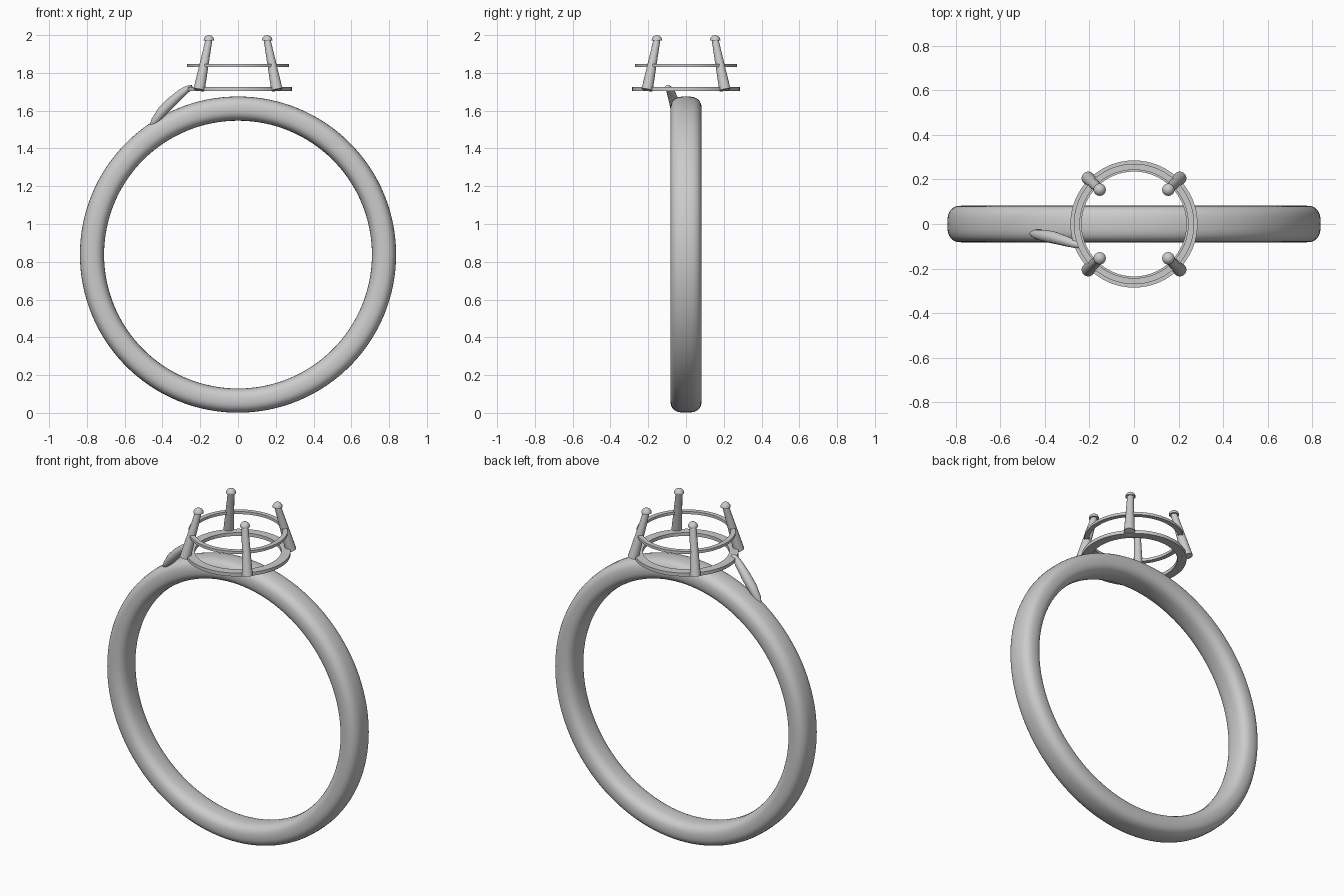
import bpy, math
from mathutils import Vector

cube = bpy.data.objects.get("Cube")
if cube:
    bpy.data.objects.remove(cube)

metal = bpy.data.materials.new("grey_metal")
metal.use_nodes = True
COLOUR = (0.6, 0.6, 0.6, 1)
metal.diffuse_color = COLOUR
metal.node_tree.nodes["Principled BSDF"].inputs["Base Color"].default_value = COLOUR


def add_mesh(name, verts, faces, angle=40):
    mesh = bpy.data.meshes.new(name)
    mesh.from_pydata(verts, [], faces)
    mesh.update()
    mesh.materials.append(metal)
    obj = bpy.data.objects.new(name, mesh)
    bpy.context.collection.objects.link(obj)
    bpy.ops.object.select_all(action="DESELECT")
    obj.select_set(True)
    bpy.context.view_layer.objects.active = obj
    bpy.ops.object.mode_set(mode="EDIT")
    bpy.ops.mesh.select_all(action="SELECT")
    bpy.ops.mesh.normals_make_consistent(inside=False)
    bpy.ops.object.mode_set(mode="OBJECT")
    bpy.ops.object.shade_smooth_by_angle(angle=math.radians(angle))
    return obj


def sweep_ring(name, profile, z, steps, upright=False):
    """Revolve a closed (radius, offset) profile; upright rings face the front."""
    verts, faces, n = [], [], len(profile)
    for i in range(steps):
        a = math.tau * i / steps
        for r, h in profile:
            u, v = r * math.cos(a), r * math.sin(a)
            verts.append((u, h, z + v) if upright else (u, v, z + h))
    for i in range(steps):
        k = (i + 1) % steps
        for j in range(n):
            m = (j + 1) % n
            faces.append((i * n + j, k * n + j, k * n + m, i * n + m))
    return add_mesh(name, verts, faces)


def tube(name, stations, sides):
    """Capped tapering tube through (point, radius) stations."""
    pts = [Vector(p) for p, r in stations]
    verts, faces = [], []
    for i, (p, r) in enumerate(stations):
        d = pts[min(i + 1, len(pts) - 1)] - pts[max(i - 1, 0)]
        side = d.cross(Vector((0, 1, 0))).normalized()
        up = side.cross(d).normalized()
        for j in range(sides):
            a = math.tau * j / sides
            verts.append(pts[i] + r * (side * math.cos(a) + up * math.sin(a)))
    for i in range(len(pts) - 1):
        for j in range(sides):
            k = (j + 1) % sides
            faces.append((i * sides + j, i * sides + k,
                          (i + 1) * sides + k, (i + 1) * sides + j))
    last = (len(pts) - 1) * sides
    faces += [tuple(range(sides)), tuple(range(last, last + sides))]
    return add_mesh(name, verts, faces)


def rounded(t, power):
    return math.copysign(abs(t) ** power, t)


# Band with a softly squared cross-section
section = [(0.773 + 0.064 * rounded(math.cos(a), 0.8),
            0.082 * rounded(math.sin(a), 0.72))
           for a in [math.tau * i / 32 for i in range(32)]]
sweep_ring("band", section, 0.838, 128, upright=True)

# Two flat rings of the stone setting
for name, inner, outer, z, half in (("lower_setting_ring", 0.235, 0.285, 1.715, 0.01),
                                    ("upper_setting_ring", 0.243, 0.27, 1.84, 0.008)):
    sweep_ring(name, [(inner, -half), (outer, -half), (outer, half), (inner, half)], z, 64)

# Four leaning prongs with domed caps
for label, sx, sy in (("front_left", 1, -1), ("front_right", -1, -1),
                      ("back_left", 1, 1), ("back_right", -1, 1)):
    low = Vector((0.206 * sx, 0.206 * sy, 1.71))
    top = Vector((0.154 * sx, 0.154 * sy, 1.975))
    tube(label + "_prong",
         [(low.lerp(top, t), 0.030 - 0.012 * t) for t in (0, 0.25, 0.5, 0.75, 1)], 16)
    dome = [(top + Vector((0, 0, 0.028 * math.sin(a) - 0.003)), 0.028 * math.cos(a))
            for a in [math.radians(d) for d in (0, 15, 30, 45, 60, 75, 88)]]
    tube(label + "_prong_cap", dome, 16)

# Curved shoulder stem on the right of the band
stem = [((-0.462, -0.042, 1.523), 0.008), ((-0.440, -0.046, 1.545), 0.021),
        ((-0.400, -0.053, 1.598), 0.027), ((-0.355, -0.062, 1.643), 0.027),
        ((-0.305, -0.077, 1.688), 0.023), ((-0.268, -0.089, 1.715), 0.018),
        ((-0.243, -0.097, 1.726), 0.012)]
tube("shoulder_stem", stem, 16)
